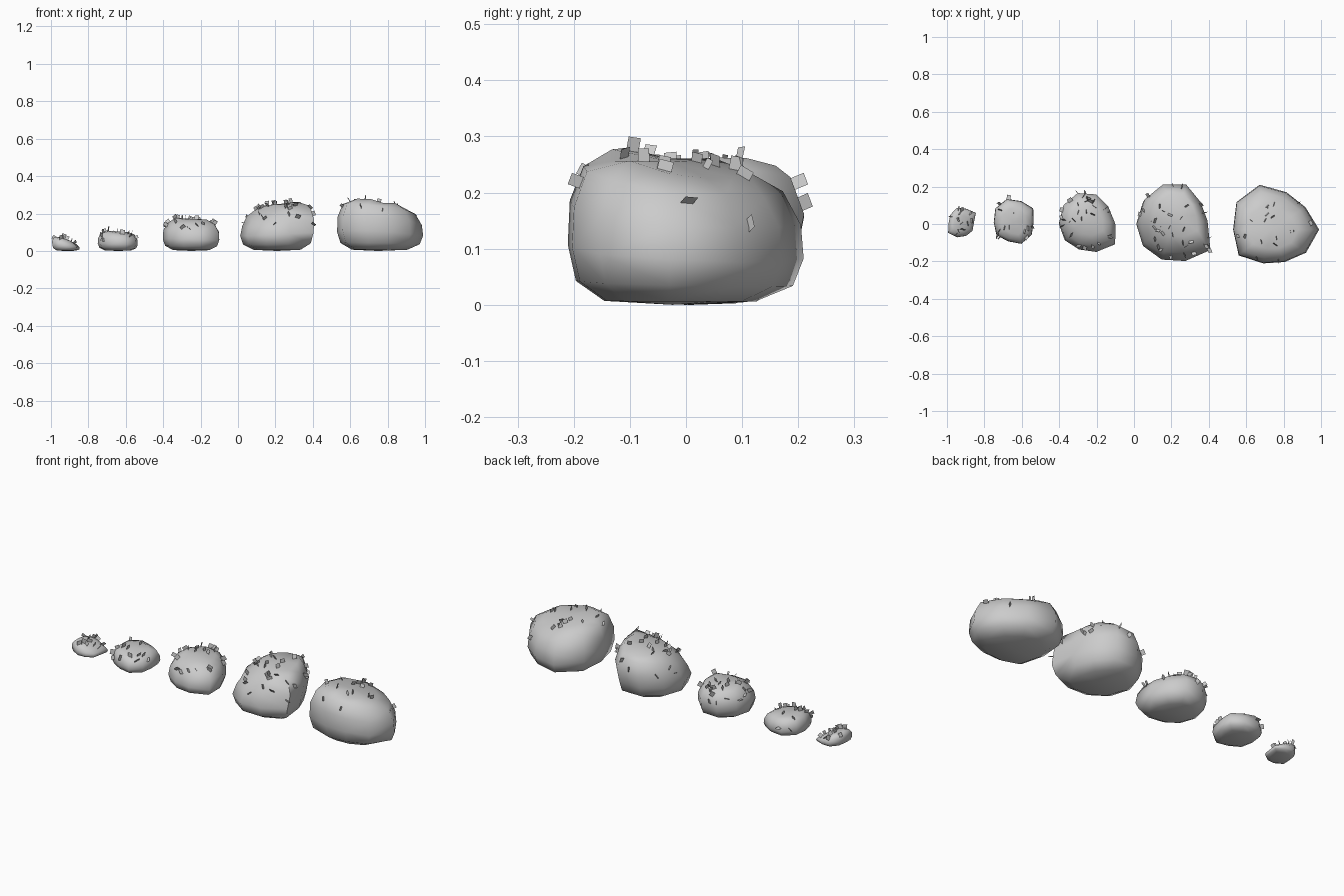
import bpy, bmesh, math, random
from mathutils import Vector

if "Cube" in bpy.data.objects:
    bpy.data.objects.remove(bpy.data.objects["Cube"])

random.seed(7)

# Shared silhouette from the underside to the crown: width factor, height factor
PROFILE = [(.64, .025), (.92, .15), (1, .36), (.98, .62), (.9, .87), (.6, .98)]


def finish(bm, name, smooth):
    mesh = bpy.data.meshes.new(name)
    bm.to_mesh(mesh)
    obj = bpy.data.objects.new(name, mesh)
    bpy.context.collection.objects.link(obj)
    if smooth:
        bpy.context.view_layer.objects.active = obj
        obj.select_set(True)
        bpy.ops.object.shade_smooth_by_angle(angle=math.radians(66))
        obj.select_set(False)


def add_flakes(rock, name, count):
    """Small square flakes standing upright out of the upper surface."""
    top = max(v.co.z for v in rock.verts)
    faces = [f for f in rock.faces if f.normal.z > .05 and f.calc_center_median().z > .5 * top]
    weights = [f.calc_area() * (.5 + .5 * f.normal.z) for f in faces]
    bm = bmesh.new()
    for f in random.choices(faces, weights, k=count):
        s, t = sorted((random.random(), random.random()))
        a, b, c = (v.co for v in f.verts)
        p = a * s + b * (t - s) + c * (1 - t)
        ang = random.uniform(0, math.tau)
        side = f.normal.cross(Vector((math.cos(ang), math.sin(ang), .3))).normalized()
        up = (f.normal + f.normal.cross(side) * random.uniform(-.4, .4)).normalized()
        side *= random.uniform(.010, .014)
        foot, tip = p - up * .005, p + up * random.uniform(.016, .026)
        bm.faces.new([bm.verts.new(q) for q in (foot - side, foot + side, tip + side, tip - side)])
    finish(bm, name + "_flakes", False)
    bm.free()


def make_rock(name, centre, radii, height, tilt, lean, shoulder, shelf, flakes):
    """Loft the plan radii (even angles from +x) up the profile; tilt slopes the top,
    lean shifts it, shelf drops the front-left shoulder into a ledge."""
    n = len(radii)
    bm = bmesh.new()
    rings = []
    for k, (width, level) in enumerate(PROFILE):
        if level > .8:
            width *= shoulder
        ring = []
        for i, r in enumerate(radii):
            ang = math.tau * i / n
            rise = max(level - .4, 0) if k != 4 or not shelf else .2
            x = math.cos(ang) * r * width + lean[0] * rise
            y = math.sin(ang) * r * width + lean[1] * rise
            z = (height + tilt[0] * x + tilt[1] * y) * level * random.uniform(.97, 1.03)
            if k in (3, 4):
                z *= 1 - shelf * max(0, math.cos(ang - math.radians(235))) * (k - 2) / 2
            ring.append(bm.verts.new((centre[0] + x, centre[1] + y, z)))
        rings.append(ring)
    for a, b in zip(rings, rings[1:]):
        for i in range(n):
            j = (i + 1) % n
            bm.faces.new((a[i], a[j], b[j], b[i]))
    # Close the underside and the crown with fans
    for ring, bottom in ((rings[0], True), (rings[-1], False)):
        c = sum((v.co for v in ring), Vector()) / n
        c.z = 0 if bottom else c.z + .003
        hub = bm.verts.new(c)
        for i in range(n):
            bm.faces.new((ring[i], ring[(i + 1) % n], hub))
    bmesh.ops.recalc_face_normals(bm, faces=bm.faces)
    bmesh.ops.triangulate(bm, faces=bm.faces)
    bm.normal_update()
    finish(bm, name, True)
    add_flakes(bm, name, flakes)
    bm.free()


# Five rocks, growing from left to right
make_rock("pebble_rock", (-.92, .005), (.064, .092, .08, .086, .076, .07, .09, .08, .072, .07),
          .062, (-.35, 0), (-.01, 0), .88, 0, 14)
make_rock("small_rock", (-.64, .01), (.104, .125, .118, .13, .125, .11, .118, .108, .122, .115),
          .103, (-.08, .04), (0, 0), .95, 0, 15)
make_rock("medium_rock", (-.25, 0), (.15, .143, .16, .168, .16, .152, .148, .143, .157, .185),
          .173, (-.06, .02), (0, .04), .92, .08, 30)
make_rock("ledge_rock", (.21, 0), (.18, .175, .207, .207, .2, .198, .2, .2, .208, .24),
          .25, (.14, .02), (.03, .08), .96, .17, 36)
make_rock("large_rock", (.75, -.03), (.24, .205, .21, .252, .25, .22, .235, .19, .182, .21),
          .257, (-.13, -.16), (-.01, 0), .94, 0, 18)
